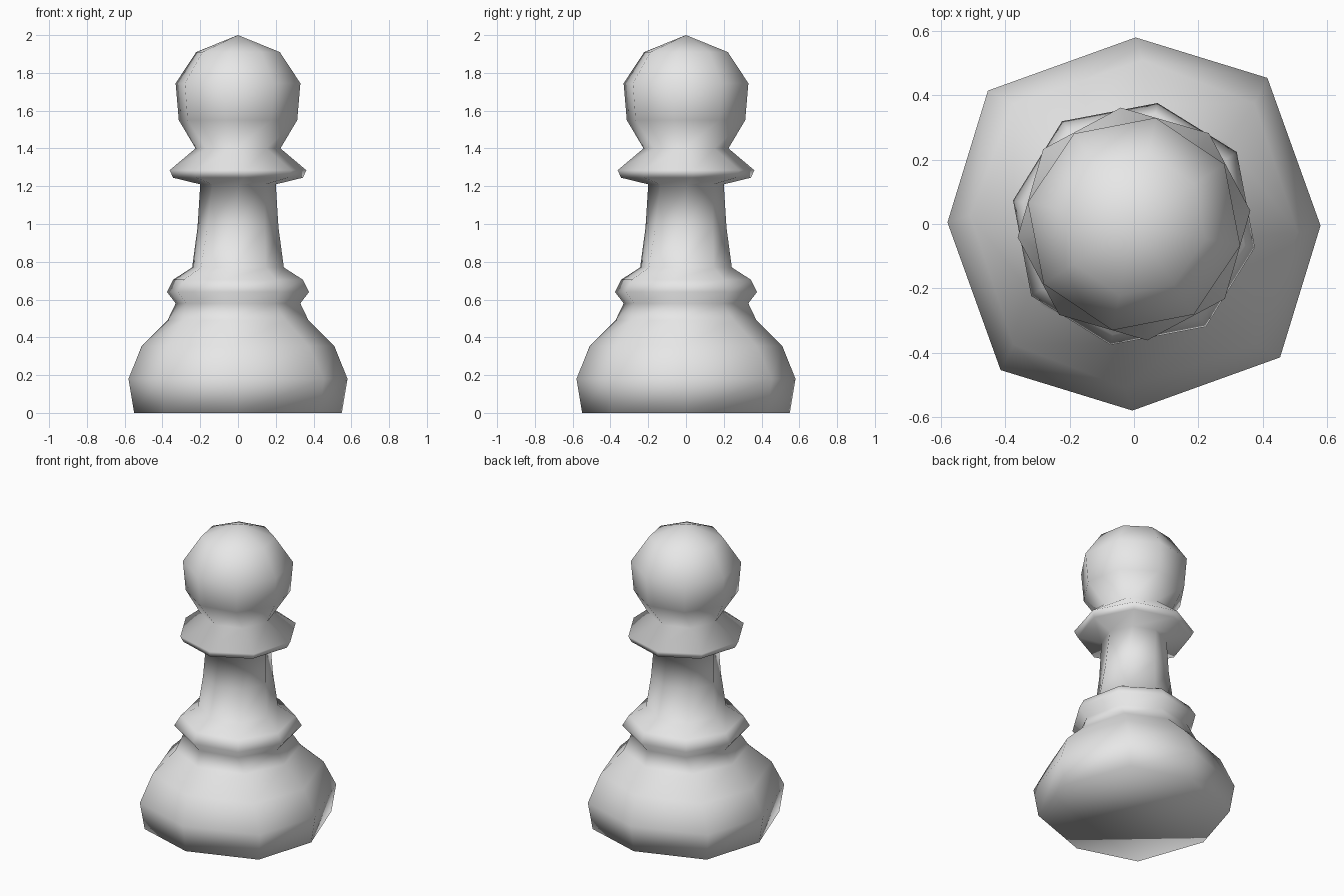
import bpy
import bmesh
from math import cos, sin, radians

cube = bpy.data.objects.get("Cube")
if cube:
    bpy.data.objects.remove(cube, do_unlink=True)

SIDES = 8
grey = bpy.data.materials.new("plain_grey")
grey.use_nodes = True
grey.diffuse_color = (0.8, 0.8, 0.8, 1)
grey.node_tree.nodes["Principled BSDF"].inputs["Base Color"].default_value = (0.8, 0.8, 0.8, 1)

# Turned profile: height, radius of even corners, radius of odd corners, twist of each in degrees
profile = [
    (0.00, 0.55, 0.585, -0.5, 2.6),    # foot
    (0.18, 0.58, 0.615, -0.5, 2.6),    # belly
    (0.355, 0.51, 0.53, -3, 0),
    (0.49, 0.375, 0.385, -6, -4),
    (0.58, 0.335, 0.335, -10, -10),    # groove
    (0.64, 0.383, 0.39, -11, -10),     # lower ring
    (0.705, 0.35, 0.35, -11, -10),
    (0.77, 0.245, 0.245, -8, -8),      # stem
    (0.98, 0.215, 0.215, -4, -4),
    (1.21, 0.20, 0.20, 2, 2),
    (1.245, 0.345, 0.345, 5, 5),       # collar
    (1.285, 0.364, 0.366, 6.5, 5.5),
    (1.40, 0.225, 0.225, -3, -3),      # neck
    (1.55, 0.32, 0.32, -11.5, -11.5),  # head
    (1.745, 0.337, 0.337, -11.5, -11.5),
    (1.91, 0.226, 0.226, -11.5, -11.5),
]

bm = bmesh.new()
rings = []
for z, even, odd, twist_even, twist_odd in profile:
    ring = []
    for i in range(SIDES):
        r, twist = (odd, twist_odd) if i % 2 else (even, twist_even)
        a = radians(360 / SIDES * i + twist)
        ring.append(bm.verts.new((r * cos(a), r * sin(a), z)))
    rings.append(ring)

# Walls, underside and pointed crown
for low, high in zip(rings, rings[1:]):
    for i in range(SIDES):
        j = (i + 1) % SIDES
        bm.faces.new((low[i], low[j], high[j], high[i]))
bm.faces.new(rings[0][::-1])
apex = bm.verts.new((0, 0, 2))
for i in range(SIDES):
    bm.faces.new((rings[-1][i], rings[-1][(i + 1) % SIDES], apex))
for face in bm.faces:
    face.smooth = True

mesh = bpy.data.meshes.new("pawn_body")
bm.to_mesh(mesh)
bm.free()
mesh.materials.append(grey)
body = bpy.data.objects.new("pawn_body", mesh)
bpy.context.collection.objects.link(body)
